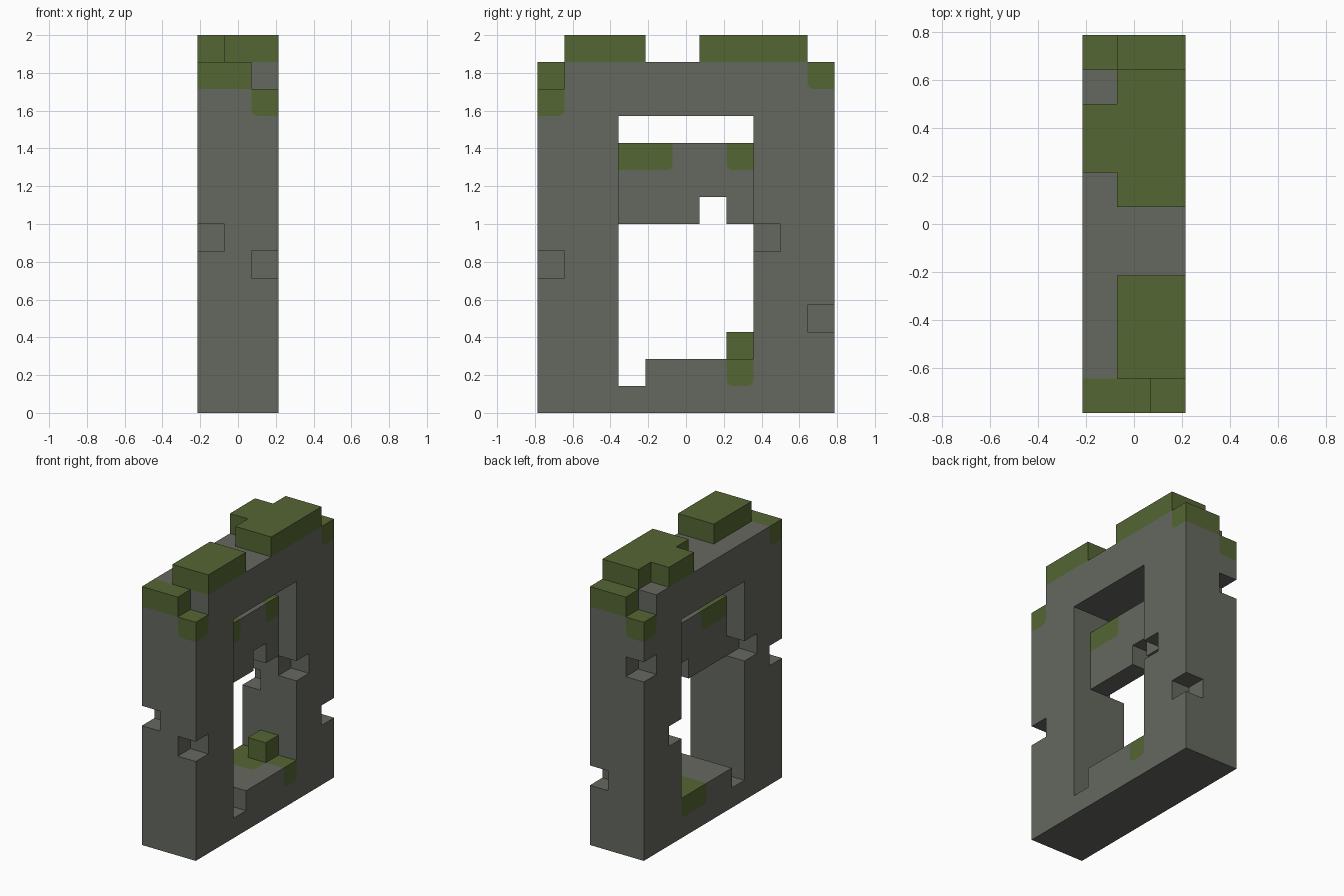
import bpy
import bmesh
from math import cos, sin, radians
from mathutils import Vector

if "Cube" in bpy.data.objects:
    bpy.data.objects.remove(bpy.data.objects["Cube"], do_unlink=True)

UNIT = 1 / 7                       # edge of one building block
ORIGIN = Vector((1.5, 5.5, 0))     # centre of the footprint, in blocks
RADIUS = 0.22                      # rounding of painted moss corners, in blocks


def material(name, colour):
    mat = bpy.data.materials.new(name)
    mat.use_nodes = True
    mat.diffuse_color = (*colour, 1)
    mat.node_tree.nodes["Principled BSDF"].inputs["Base Color"].default_value = (*colour, 1)
    return mat


STONE = material("grey stone", (0.130, 0.138, 0.115))
MOSS = material("green moss", (0.090, 0.132, 0.033))


def box(x, y, z):
    """All blocks inside three half-open ranges."""
    return {(i, j, k) for i in range(*x) for j in range(*y) for k in range(*z)}


FULL = (0, 3)

# Two posts, a lintel and a sill
frame = box(FULL, (0, 11), (0, 13)) - box(FULL, (3, 8), (1, 11))
frame |= box(FULL, (4, 8), (1, 2))
# Chipped blocks
frame -= {(0, 0, 6), (2, 0, 5), (2, 0, 12), (0, 10, 12), (0, 10, 9),
          (2, 10, 3), (2, 8, 6), (0, 2, 7), (0, 8, 5)}

# Thin wall hanging in the opening
wall = box((1, 2), (3, 8), (7, 10)) - {(1, 6, 7)}

# Raised moss
front_moss = box((1, 3), (1, 4), (13, 14))
back_moss = box((1, 3), (6, 10), (13, 14)) | box((0, 1), (7, 9), (13, 14))
sill_moss = {(1, 7, 2)}

# Blocks overgrown with moss
mossy = front_moss | back_moss | sill_moss
mossy |= {(0, 0, 12), (1, 0, 12), (2, 0, 11)}
mossy |= {(1, 10, 12), (2, 10, 12), (0, 10, 11)}
mossy |= {(1, 3, 9), (1, 4, 9), (1, 7, 9)}
mossy |= {(0, 6, 1), (0, 7, 1), (1, 6, 1), (2, 7, 1)}

solid = frame | wall | front_moss | back_moss | sill_moss


def shift(cell, axis, step):
    moved = list(cell)
    moved[axis] += step
    return tuple(moved)


def bare(cell, axis, side):
    """True when the block shows plain stone in this direction."""
    return cell in solid and cell not in mossy and shift(cell, axis, side) not in solid


def block_side(bm, cell, axis, side):
    """One exposed block side; moss gets round corners where it meets flush stone."""
    u, v = (axis + 1) % 3, (axis + 2) % 3

    def add(points, index):
        verts = []
        for a, b in points:
            p = Vector(cell) + Vector((0.5, 0.5, 0.5))
            p[axis] += side / 2
            p[u] += a
            p[v] += b
            verts.append(bm.verts.new((p - ORIGIN) * UNIT))
        face = bm.faces.new(verts if side > 0 else verts[::-1])
        face.material_index = index

    outline = []
    for n, (du, dv) in enumerate(((-1, -1), (1, -1), (1, 1), (-1, 1))):
        corner = (du / 2, dv / 2)
        if (cell in mossy and bare(shift(cell, u, du), axis, side)
                and bare(shift(cell, v, dv), axis, side)):
            angles = [radians(180 + 90 * n + 30 * t) for t in range(4)]
            arc = [(du * (0.5 - RADIUS) + RADIUS * cos(a),
                    dv * (0.5 - RADIUS) + RADIUS * sin(a)) for a in angles]
            outline += arc
            add([corner] + arc[::-1], 0)
        else:
            outline.append(corner)
    add(outline, 1 if cell in mossy else 0)


def build(name, cells):
    bm = bmesh.new()
    for cell in sorted(cells):
        for axis in range(3):
            for side in (-1, 1):
                if shift(cell, axis, side) not in solid:
                    block_side(bm, cell, axis, side)
    bmesh.ops.remove_doubles(bm, verts=bm.verts[:], dist=0.0005)
    # Merge flush blocks into clean large faces
    bmesh.ops.dissolve_limit(bm, angle_limit=0.01, verts=bm.verts[:],
                             edges=bm.edges[:], delimit={'MATERIAL'})
    mesh = bpy.data.meshes.new(name)
    bm.to_mesh(mesh)
    bm.free()
    mesh.materials.append(STONE)
    mesh.materials.append(MOSS)
    obj = bpy.data.objects.new(name, mesh)
    bpy.context.collection.objects.link(obj)


build("stone_frame", frame)
build("inner_wall", wall)
build("front_top_moss", front_moss)
build("back_top_moss", back_moss)
build("sill_moss", sill_moss)
